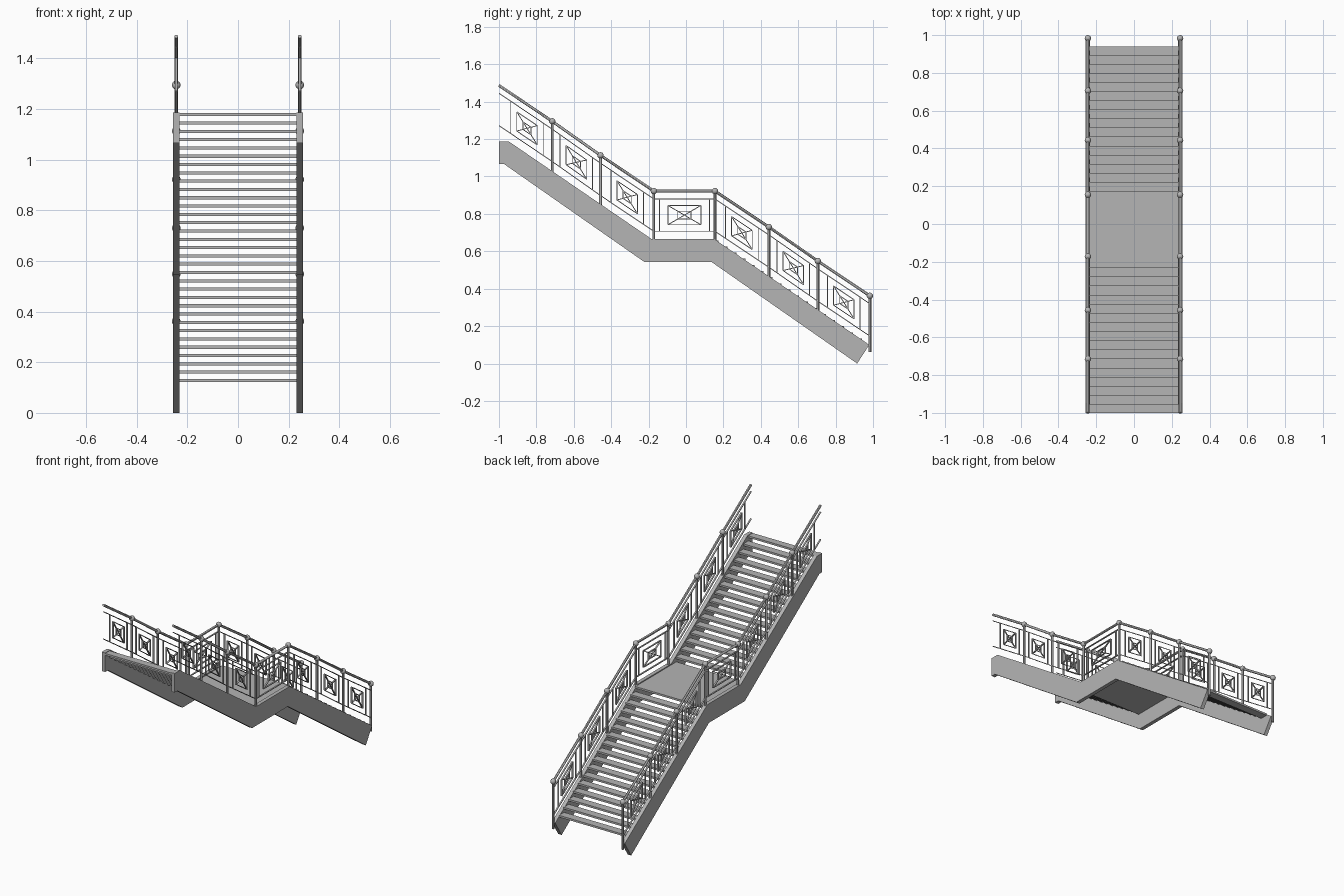
import bpy, bmesh
from mathutils import Vector, Matrix

cube = bpy.data.objects.get("Cube")
if cube:
    bpy.data.objects.remove(cube, do_unlink=True)

GREY = (0.46, 0.46, 0.46, 1)
steel = bpy.data.materials.new("grey_steel")
steel.use_nodes = True
steel.diffuse_color = GREY
steel.node_tree.nodes["Principled BSDF"].inputs["Base Color"].default_value = GREY

SIDE_X = 0.244      # centre plane of each railing


def prism(bm, profile, x0, x1):
    """Extrude a (y, z) outline across x."""
    ends = [[bm.verts.new((x, y, z)) for y, z in profile] for x in (x0, x1)]
    n = len(profile)
    bm.faces.new(ends[0])
    bm.faces.new(ends[1][::-1])
    for i in range(n):
        j = (i + 1) % n
        bm.faces.new((ends[0][j], ends[0][i], ends[1][i], ends[1][j]))


def box(bm, y0, y1, z0, z1, x0, x1):
    prism(bm, [(y0, z0), (y1, z0), (y1, z1), (y0, z1)], x0, x1)


def flat_bar(bm, a, b, thick=0.0045, width=0.009):
    a, b = Vector(a), Vector(b)
    d = (b - a).normalized()
    n = Vector((-d.y, d.x)) * thick / 2
    prism(bm, [a - n, b - n, b + n, a + n], SIDE_X - width / 2, SIDE_X + width / 2)


def rod(bm, a, b, radius):
    a, b = Vector((SIDE_X, *a)), Vector((SIDE_X, *b))
    d = b - a
    m = Matrix.Translation((a + b) / 2) @ d.to_track_quat("Z", "Y").to_matrix().to_4x4()
    bmesh.ops.create_cone(bm, cap_ends=True, segments=12, radius1=radius,
                          radius2=radius, depth=d.length, matrix=m)


def finish(name, bm, mirror=False, smooth=False):
    bmesh.ops.recalc_face_normals(bm, faces=bm.faces)
    mesh = bpy.data.meshes.new(name)
    bm.to_mesh(mesh)
    bm.free()
    mesh.materials.append(steel)
    obj = bpy.data.objects.new(name, mesh)
    bpy.context.scene.collection.objects.link(obj)
    if smooth:
        bpy.ops.object.select_all(action="DESELECT")
        obj.select_set(True)
        bpy.context.view_layer.objects.active = obj
        bpy.ops.object.shade_smooth_by_angle()
    if mirror:
        obj.modifiers.new("mirror", "MIRROR").use_axis[0] = True
    return obj


# Side stringers
bm = bmesh.new()
prism(bm, [(-1, 1.187), (-0.947, 1.187), (-0.183, 0.665), (0.152, 0.665),
           (0.98, 0.1), (0.915, 0), (0.135, 0.544), (-0.224, 0.544),
           (-0.972, 1.066), (-1, 1.066)], 0.232, 0.256)
finish("stringers", bm, mirror=True)

# Open treads of both flights
TREAD_X, THICK, RISE = 0.234, 0.012, 0.0328
bm = bmesh.new()
for k in range(16):
    for nose, first in ((0.94 - 0.0478 * k, 0), (-0.23 - 0.0483 * k, 17)):
        top = 0.134 + RISE * (k + first)
        box(bm, max(nose - 0.05, -1), nose, top - THICK, top, -TREAD_X, TREAD_X)
finish("treads", bm)

# Landing plate
bm = bmesh.new()
top = 0.134 + RISE * 16
box(bm, -0.235, 0.175, top - THICK, top, -TREAD_X, TREAD_X)
finish("landing", bm)

# Posts with ball caps
posts = [(-0.715, 1.295), (-0.457, 1.113), (-0.172, 0.922), (0.155, 0.922),
         (0.443, 0.73), (0.705, 0.548), (0.983, 0.362)]
bm = bmesh.new()
for y, z in posts:
    rod(bm, (y, z - 0.3), (y, z), 0.0075)
finish("posts", bm, mirror=True, smooth=True)

bm = bmesh.new()
for y, z in posts:
    bmesh.ops.create_uvsphere(bm, u_segments=16, v_segments=10, radius=0.017,
                              matrix=Matrix.Translation((SIDE_X, y, z)))
finish("ball_caps", bm, mirror=True, smooth=True)

# Handrails, running past the upper end of the stairs
nodes = [(-1, 1.487)] + posts
spans = list(zip(nodes, nodes[1:]))
bm = bmesh.new()
for a, b in spans:
    rod(bm, a, b, 0.0075)
finish("handrails", bm, mirror=True, smooth=True)

# Infill panels: rails, uprights, inner frame, crossed bars and centre frame
bm = bmesh.new()
for (y0, z0), (y1, z1) in spans:
    slope = (z1 - z0) / (y1 - y0)
    level = abs(slope) < 0.01

    def at(y, drop):
        return (y, z0 + slope * (y - y0) - drop)

    def frame(half, high, low):
        c = [at(mid - half, high), at(mid + half, high),
             at(mid + half, low), at(mid - half, low)]
        for i in range(4):
            flat_bar(bm, c[i], c[(i + 1) % 4])
        return c

    mid = (max(y0, -0.985) + y1) / 2
    for drop in (0.042, 0.215):
        flat_bar(bm, at(y0, drop), at(y1, drop))
    half = 0.134 if level else 0.087
    for y in (mid - half, mid + half):
        flat_bar(bm, at(y, 0.042), at(y, 0.215))
    inner = 0.088 if level else 0.055
    c = frame(inner, 0.077, 0.18)
    flat_bar(bm, c[0], c[2])
    flat_bar(bm, c[1], c[3])
    frame(inner * 0.4, 0.108, 0.149)
finish("railing_panels", bm, mirror=True)
